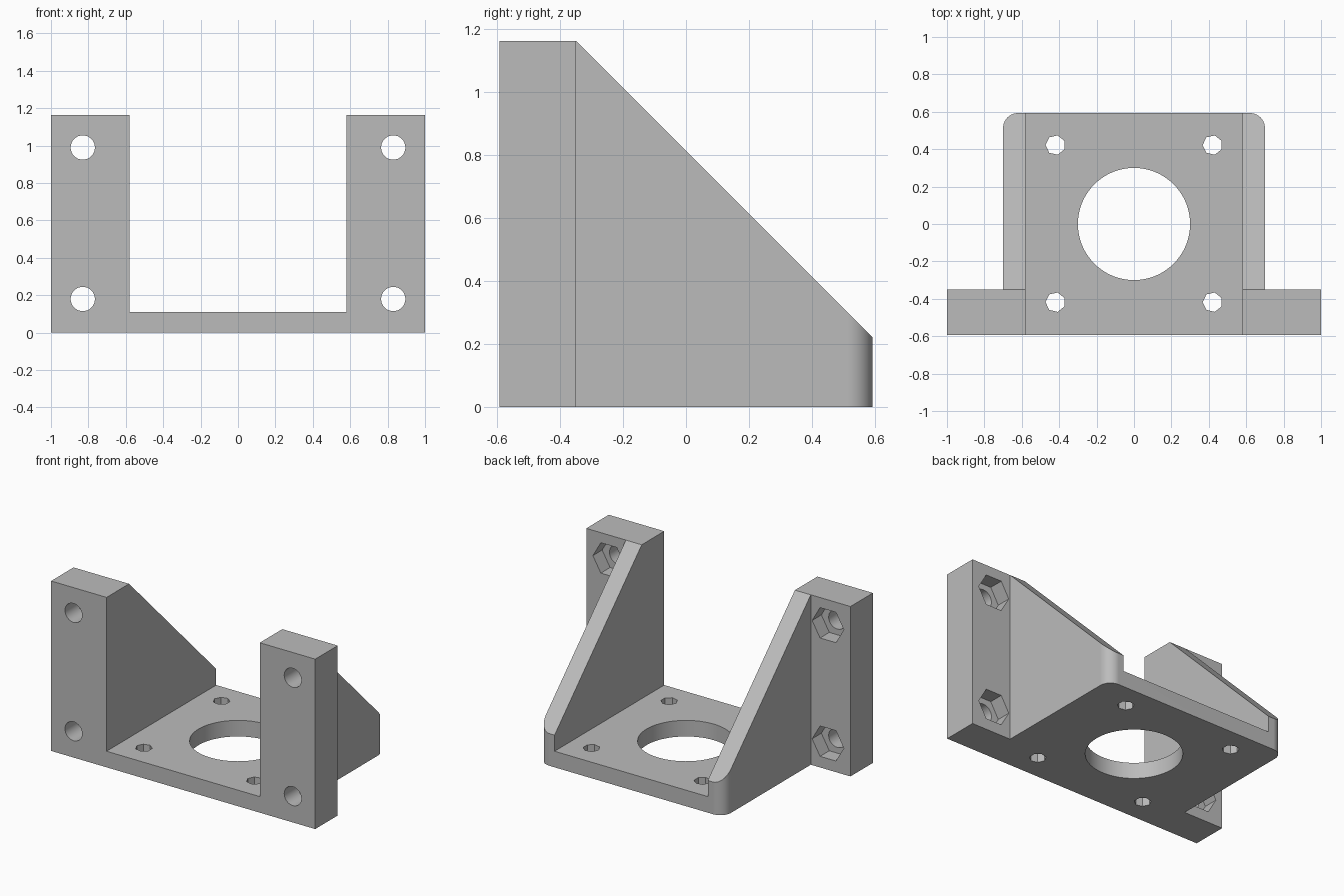
import bpy, bmesh
from math import cos, sin, pi, radians

cube = bpy.data.objects.get("Cube")
if cube:
    bpy.data.objects.remove(cube, do_unlink=True)

# Main dimensions
DEPTH, HEIGHT, BASE = 0.593, 1.163, 0.11     # half depth, full height, floor thickness
INNER, OUTER, FLANGE_Y = 0.58, 0.70, -0.35   # side wall faces, back of flanges
CORNER = 0.08

grey = bpy.data.materials.new("plain_grey")
grey.use_nodes = True
grey.diffuse_color = (0.5, 0.5, 0.5, 1)
grey.node_tree.nodes["Principled BSDF"].inputs["Base Color"].default_value = (0.5, 0.5, 0.5, 1)


def prism(name, points, axis, low, high):
    """Extrude a 2D outline along an axis."""
    place = {"x": lambda a, b, t: (t, a, b),
             "y": lambda a, b, t: (a, t, b),
             "z": lambda a, b, t: (a, b, t)}[axis]
    bm = bmesh.new()
    ends = [[bm.verts.new(place(a, b, t)) for a, b in points] for t in (low, high)]
    bm.faces.new(ends[0])
    bm.faces.new(ends[1])
    n = len(points)
    for i in range(n):
        j = (i + 1) % n
        bm.faces.new((ends[0][i], ends[0][j], ends[1][j], ends[1][i]))
    bmesh.ops.recalc_face_normals(bm, faces=bm.faces)
    mesh = bpy.data.meshes.new(name)
    bm.to_mesh(mesh)
    bm.free()
    mesh.materials.append(grey)
    obj = bpy.data.objects.new(name, mesh)
    bpy.context.collection.objects.link(obj)
    return obj


def ring(x, y, radius, sides, start=0.0):
    return [(x + radius * cos(start + 2 * pi * i / sides),
             y + radius * sin(start + 2 * pi * i / sides)) for i in range(sides)]


# Bracket body: T-shaped footprint with rounded rear corners
half = [(1, -DEPTH), (1, FLANGE_Y), (OUTER, FLANGE_Y)]
half += [(OUTER - CORNER + CORNER * cos(a), DEPTH - CORNER + CORNER * sin(a))
         for a in (pi / 2 * i / 10 for i in range(11))]
outline = half + [(-x, y) for x, y in reversed(half)]
bracket = prism("motor_bracket", outline, "z", 0, HEIGHT)

# Open channel between the side walls, and the sloped rib tops
slope = FLANGE_Y + HEIGHT + 0.0005
cutters = [
    prism("channel_cutter", [(-INNER, BASE), (INNER, BASE), (INNER, 2), (-INNER, 2)], "y", -1, 1),
    prism("slope_cutter", [(slope - 1.5, 1.5), (1, slope - 1), (1, 1.5)], "x", -1.5, 1.5),
    prism("shaft_cutter", ring(0, 0, 0.3, 64), "z", -0.5, 0.5),
]

# Seven-sided screw holes in the floor
for x in (-0.42, 0.42):
    for y in (-0.418, 0.422):
        cutters.append(prism("screw_cutter", ring(x, y, 0.053, 7, pi), "z", -0.5, 0.5))

# Bolt holes through the flanges with hexagonal nut pockets behind
for x in (-0.83, 0.83):
    for z in (0.18, 0.99):
        cutters.append(prism("bolt_cutter", ring(x, z, 0.065, 32), "y", -0.8, -0.2))
        cutters.append(prism("nut_cutter", ring(x, z, 0.12, 6), "y", FLANGE_Y - 0.1, -0.2))

bpy.ops.object.select_all(action="DESELECT")
bracket.select_set(True)
bpy.context.view_layer.objects.active = bracket
for cutter in cutters:
    cutter.hide_render = True
    mod = bracket.modifiers.new("cut", "BOOLEAN")
    mod.operation = "DIFFERENCE"
    mod.solver = "EXACT"
    mod.object = cutter
    bpy.ops.object.modifier_apply(modifier=mod.name)
    bpy.data.objects.remove(cutter, do_unlink=True)

# Smooth the round walls, keep machined edges crisp
bpy.ops.object.shade_smooth_by_angle(angle=radians(30))
weighted = bracket.modifiers.new("flat_faces", "WEIGHTED_NORMAL")
weighted.keep_sharp = True
